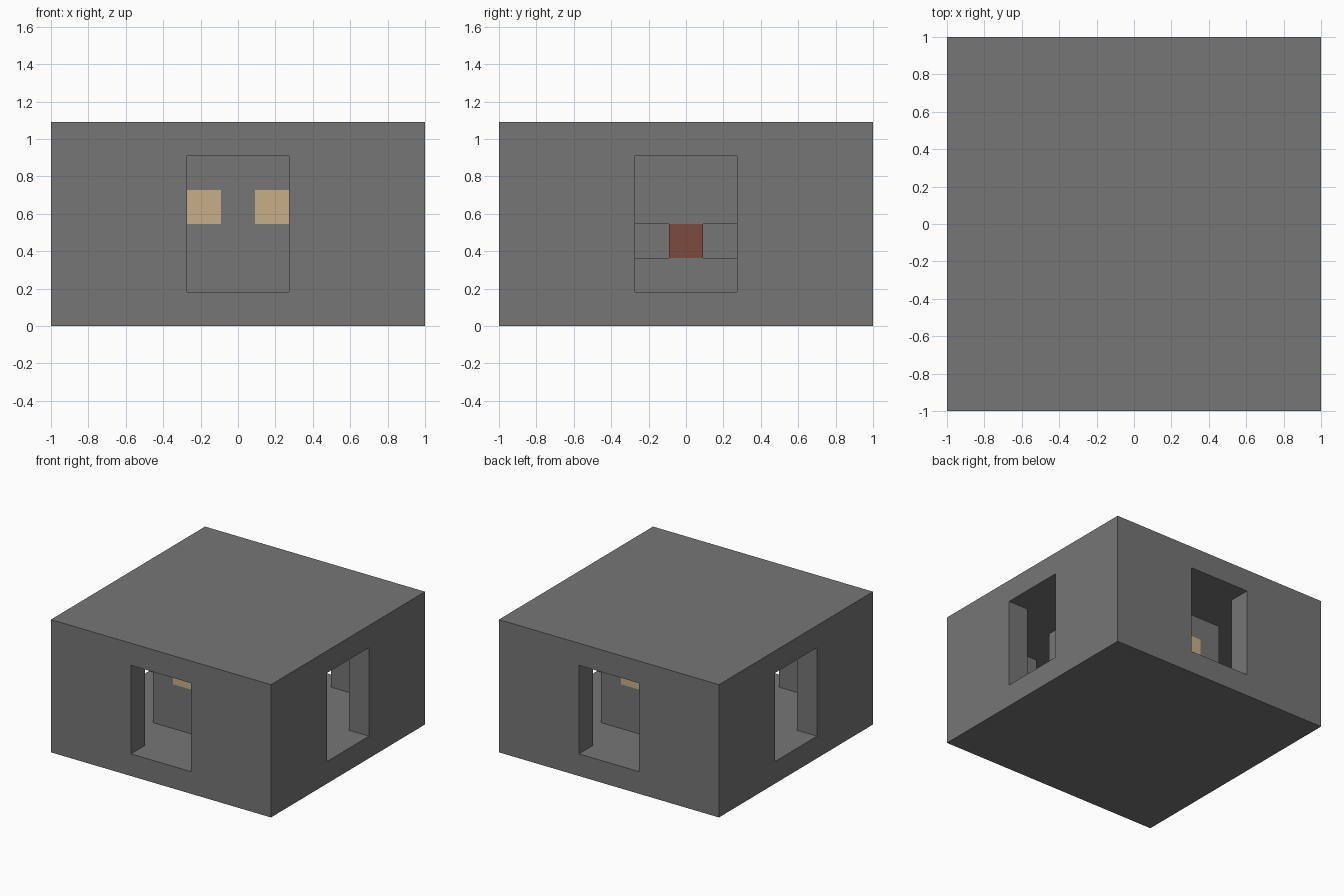
import bpy, bmesh
from mathutils import Matrix, Vector

U = 2 / 11          # building module
EPS = 0.01

default_cube = bpy.data.objects.get("Cube")
if default_cube:
    bpy.data.objects.remove(default_cube)


def material(name, color):
    mat = bpy.data.materials.new(name)
    mat.use_nodes = True
    mat.diffuse_color = (*color, 1)
    mat.node_tree.nodes["Principled BSDF"].inputs["Base Color"].default_value = (*color, 1)
    return mat


stone = material("stone grey", (0.18, 0.18, 0.18))
sand = material("pale sand", (0.57, 0.43, 0.25))
brick = material("brick red", (0.20, 0.07, 0.05))


def add_box(bm, width, low, high):
    """Square box, in modules, centred in plan."""
    size = Vector((width, width, high - low)) * U
    place = Matrix.Translation((0, 0, (low + high) / 2 * U))
    made = bmesh.ops.create_cube(bm, size=1, matrix=place @ Matrix.Diagonal((*size, 1)))
    return list({f for v in made["verts"] for f in v.link_faces})


def slice_box(bm, axis, places):
    """Cut edges all round at the given places, in modules."""
    normal = Vector([float(i == axis) for i in range(3)])
    for p in places:
        bmesh.ops.bisect_plane(bm, geom=bm.verts[:] + bm.edges[:] + bm.faces[:],
                               plane_co=normal * p * U, plane_no=normal)


def centre(face):
    return face.calc_center_median() / U


def push_in(bm, faces):
    """Sink each face one module into the solid and return the sunk faces."""
    moves = [-f.normal.copy() * U for f in faces]
    sunk = bmesh.ops.extrude_discrete_faces(bm, faces=faces)["faces"]
    for face, move in zip(sunk, moves):
        bmesh.ops.translate(bm, verts=face.verts[:], vec=move)
    return sunk


def finish(bm, name, mats):
    bm.normal_update()
    mesh = bpy.data.meshes.new(name)
    bm.to_mesh(mesh)
    bm.free()
    for mat in mats:
        mesh.materials.append(mat)
    bpy.context.collection.objects.link(bpy.data.objects.new(name, mesh))


# Hollow chamber with a doorway in the middle of each wall
bm = bmesh.new()
add_box(bm, 11, 0, 6)
inner = add_box(bm, 9, 1, 5)
bmesh.ops.reverse_faces(bm, faces=inner)
for axis in (0, 1):
    slice_box(bm, axis, (-1.5, 1.5))
slice_box(bm, 2, (1, 5))
bm.normal_update()
doors = [f for f in bm.faces if abs(f.normal.z) < EPS
         and min(abs(centre(f).x), abs(centre(f).y)) < EPS
         and 1 < centre(f).z < 5]
outer_doors = [f for f in doors if max(abs(centre(f).x), abs(centre(f).y)) > 5]
inner_doors = [f for f in doors if f not in outer_doors]
bmesh.ops.delete(bm, geom=inner_doors, context="FACES_ONLY")
caps = push_in(bm, outer_doors)
bmesh.ops.delete(bm, geom=caps, context="FACES_ONLY")
bmesh.ops.remove_doubles(bm, verts=bm.verts[:], dist=0.001)
finish(bm, "chamber", [stone])

# Central pillar: square panels front and back, red block between niches at the sides
bm = bmesh.new()
add_box(bm, 5, 1, 5)
for axis in (0, 1):
    slice_box(bm, axis, (-1.5, -0.5, 0.5, 1.5))
slice_box(bm, 2, (2, 3, 4))
bm.normal_update()
niches = [f for f in bm.faces if abs(f.normal.x) > 0.9
          and abs(abs(centre(f).y) - 1) < EPS and 2 < centre(f).z < 3]
push_in(bm, niches)
for f in bm.faces:
    c = centre(f)
    if abs(f.normal.y) > 0.9 and abs(c.y) > 2.4 and abs(abs(c.x) - 1) < EPS and 3 < c.z < 4:
        f.material_index = 1
    elif abs(c.x) > 1.6 and abs(c.y) < 0.5 + EPS and 2 < c.z < 3:
        f.material_index = 2
    else:
        f.material_index = 0
finish(bm, "pillar", [stone, sand, brick])
